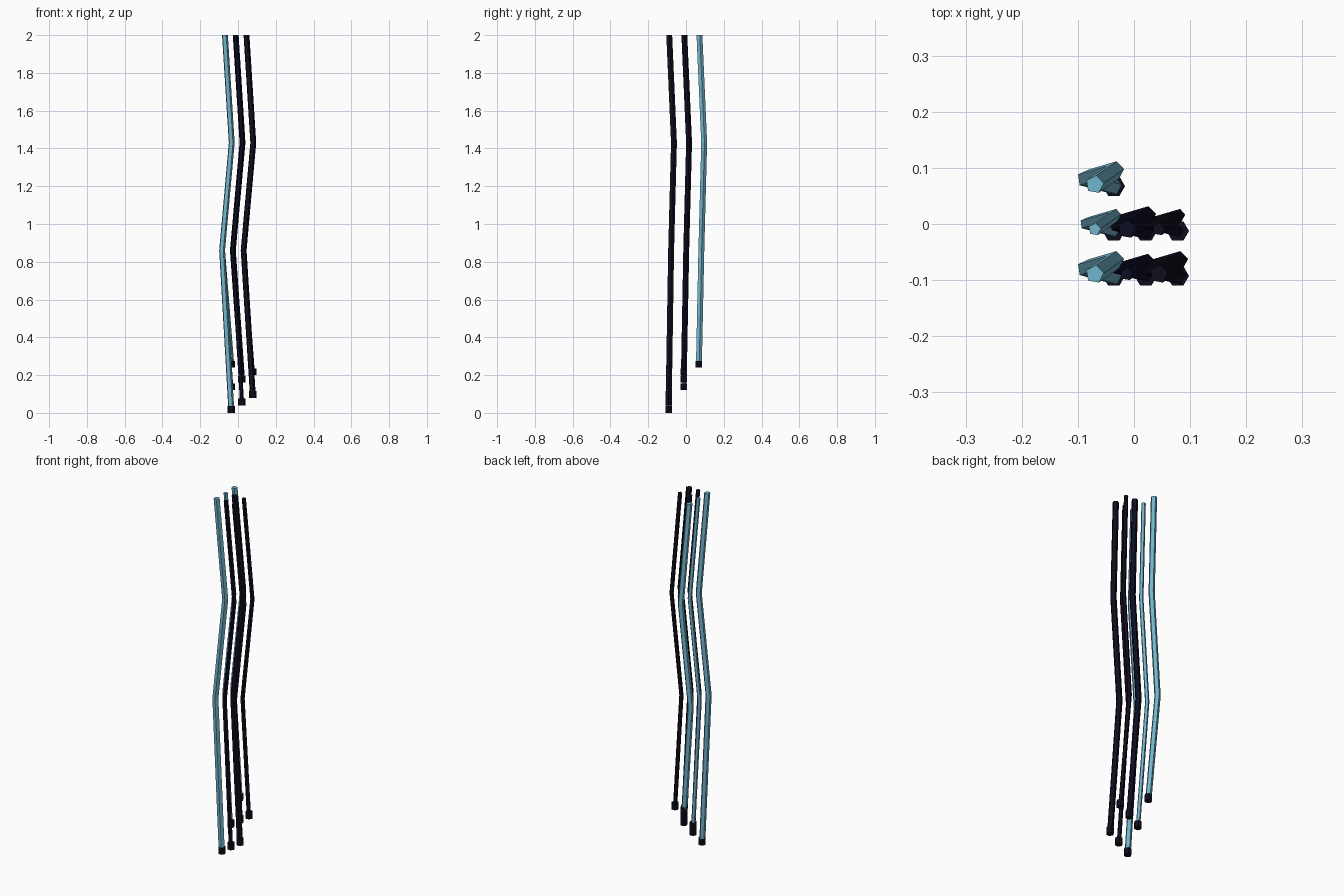
import bpy
import bmesh
from math import cos, sin, tau, radians
from mathutils import Vector

cube = bpy.data.objects.get("Cube")
if cube:
    bpy.data.objects.remove(cube, do_unlink=True)


def make_material(name, color):
    mat = bpy.data.materials.new(name)
    mat.use_nodes = True
    mat.diffuse_color = (*color, 1)
    mat.node_tree.nodes["Principled BSDF"].inputs["Base Color"].default_value = (*color, 1)
    return mat


def prism_path(name, points, radius, sides, turn, mat):
    """Flat-sided tube with level rings through the given points."""
    bm = bmesh.new()
    rings = []
    for p in points:
        ring = []
        for k in range(sides):
            a = turn + tau * k / sides
            ring.append(bm.verts.new(p + Vector((cos(a), sin(a), 0)) * radius))
        rings.append(ring)
    for low, high in zip(rings, rings[1:]):
        for k in range(sides):
            n = (k + 1) % sides
            bm.faces.new((low[k], low[n], high[n], high[k]))
    bm.faces.new(rings[0][::-1])
    bm.faces.new(rings[-1])
    mesh = bpy.data.meshes.new(name)
    bm.to_mesh(mesh)
    bm.free()
    mesh.materials.append(mat)
    obj = bpy.data.objects.new(name, mesh)
    bpy.context.collection.objects.link(obj)
    return obj


strand_mats = [
    make_material("pale_blue", (0.17, 0.46, 0.61)),
    make_material("dark_navy", (0.004, 0.004, 0.018)),
    make_material("near_black", (0.006, 0.004, 0.012)),
]
tip_mat = make_material("tip_black", (0.004, 0.004, 0.012))

# Bends shared by all strands, relative to the tip of each strand
bends = [Vector((-0.049, 0.013, 0.86)),
         Vector((0.002, 0.028, 1.43)),
         Vector((-0.034, 0.003, 2.0))]
tip_height = 0.036

# Seven strands in rows of three, thick and thin by turns, each hanging shorter
for i in range(7):
    row, col = divmod(i, 3)
    base = Vector((-0.036 + 0.057 * col, -0.0925 + 0.08 * row, 0))
    bottom = 0.04 * i
    start = base + Vector((0, 0, bottom + 0.01))
    radius = 0.0115 if i % 2 else 0.0165
    prism_path(f"strand_{i + 1}", [start] + [base + b for b in bends],
               radius, 5, radians(80), strand_mats[col])
    # Hexagonal weight at the lower end
    low = base + Vector((0, 0, bottom))
    prism_path(f"strand_tip_{i + 1}", [low, low + Vector((0, 0, tip_height))],
               0.02, 6, 0, tip_mat)
